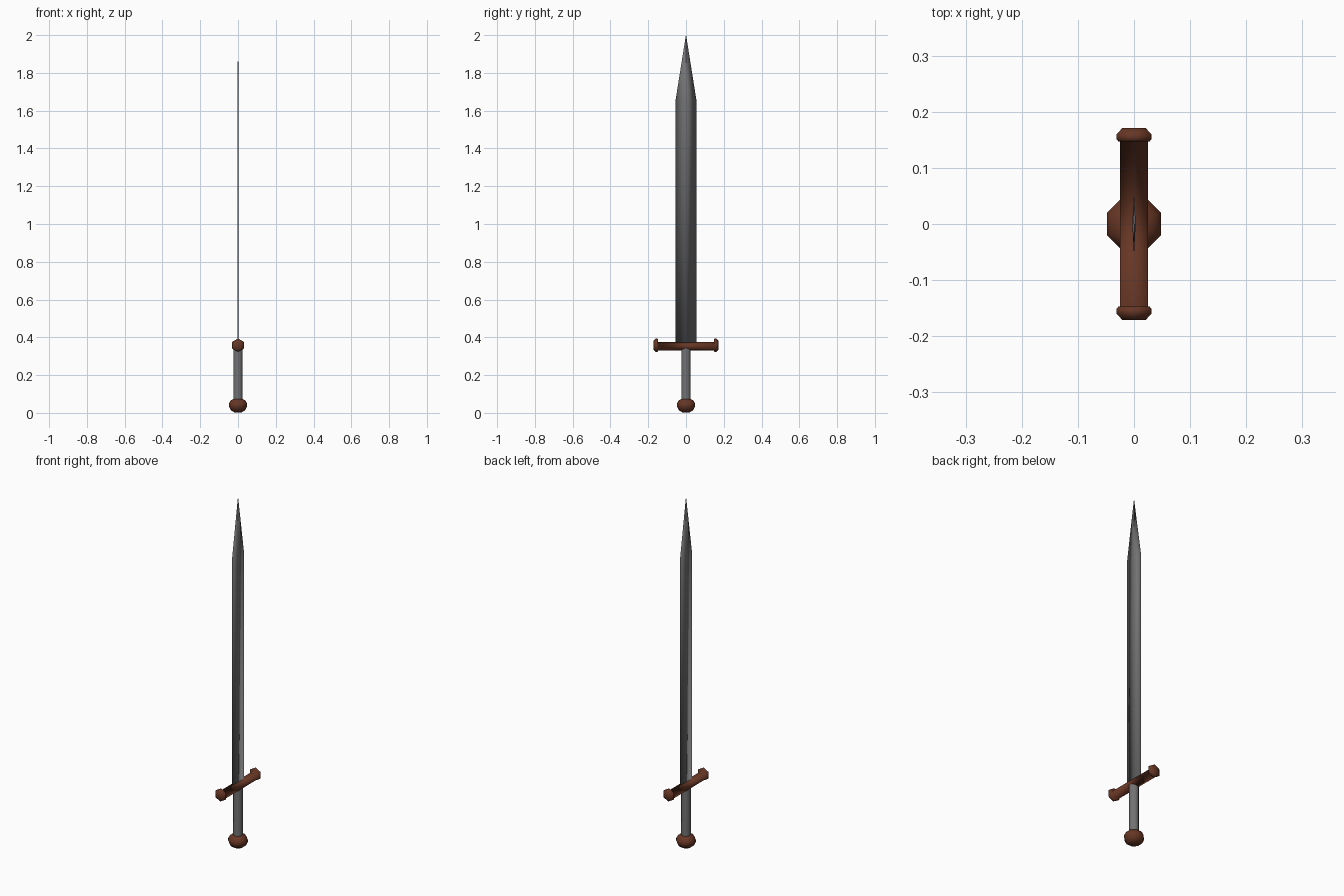
import bpy, bmesh
from math import sin, cos, pi
from mathutils import Vector

if "Cube" in bpy.data.objects:
    bpy.data.objects.remove(bpy.data.objects["Cube"])


def material(name, rgb):
    mat = bpy.data.materials.new(name)
    mat.diffuse_color = (*rgb, 1)
    mat.use_nodes = True
    mat.node_tree.nodes["Principled BSDF"].inputs["Base Color"].default_value = mat.diffuse_color
    return mat


BROWN = material("brown", (0.135, 0.037, 0.018))
STEEL = material("dark_steel", (0.17, 0.17, 0.17))


def loft(name, rings, mat, angle=180):
    """Skin a list of equal-length point rings, closing both ends."""
    bm = bmesh.new()
    loops = [[bm.verts.new(p) for p in ring] for ring in rings]
    n = len(loops[0])
    for a, b in zip(loops, loops[1:]):
        for i in range(n):
            j = (i + 1) % n
            bm.faces.new((a[i], a[j], b[j], b[i]))
    bm.faces.new(loops[0])
    bm.faces.new(loops[-1])
    bmesh.ops.recalc_face_normals(bm, faces=bm.faces)
    me = bpy.data.meshes.new(name)
    bm.to_mesh(me)
    bm.free()
    ob = bpy.data.objects.new(name, me)
    bpy.context.collection.objects.link(ob)
    me.materials.append(mat)
    bpy.context.view_layer.objects.active = ob
    ob.select_set(True)
    bpy.ops.object.shade_smooth_by_angle(angle=angle * pi / 180)
    ob.select_set(False)
    return ob


def ring_z(r, z, n=8):
    return [Vector((r * cos((i + .5) * 2 * pi / n), r * sin((i + .5) * 2 * pi / n), z)) for i in range(n)]


def ring_y(rx, rz, y, zc, n=6):
    return [Vector((rx * sin(i * 2 * pi / n), y, zc + rz * cos(i * 2 * pi / n))) for i in range(n)]


# Pommel: squat octagonal ball
loft("pommel", [ring_z(r, z) for r, z in
                [(0.022, 0.003), (0.042, 0.015), (0.052, 0.035), (0.052, 0.048), (0.042, 0.066), (0.022, 0.076)]], BROWN)

# Grip: octagonal rod
loft("grip", [ring_z(0.026, 0.07), ring_z(0.026, 0.35)], STEEL, angle=60)

# Crossguard: hexagonal bar with flared end caps, mirrored about the middle
half = [(0.024, 0.025, 0.171), (0.036, 0.036, 0.16), (0.036, 0.036, 0.151),
        (0.032, 0.031, 0.147), (0.0285, 0.022, 0.147)]
sections = [(rx, rz, -y) for rx, rz, y in half] + half[::-1]
loft("crossguard", [ring_y(rx, rz, y, 0.358 if rz > .024 else 0.352) for rx, rz, y in sections], BROWN)

# Blade: thin diamond section with a long pointed tip, shaded smooth
T, W = 0.003, 0.056


def diamond(t, w, z):
    return [Vector(p) for p in ((t, 0, z), (0, w, z), (-t, 0, z), (0, -w, z))]


loft("blade", [diamond(T, W, 0.355), diamond(T, W, 1.65), diamond(0.0002, 0.0005, 2.0)], STEEL)
